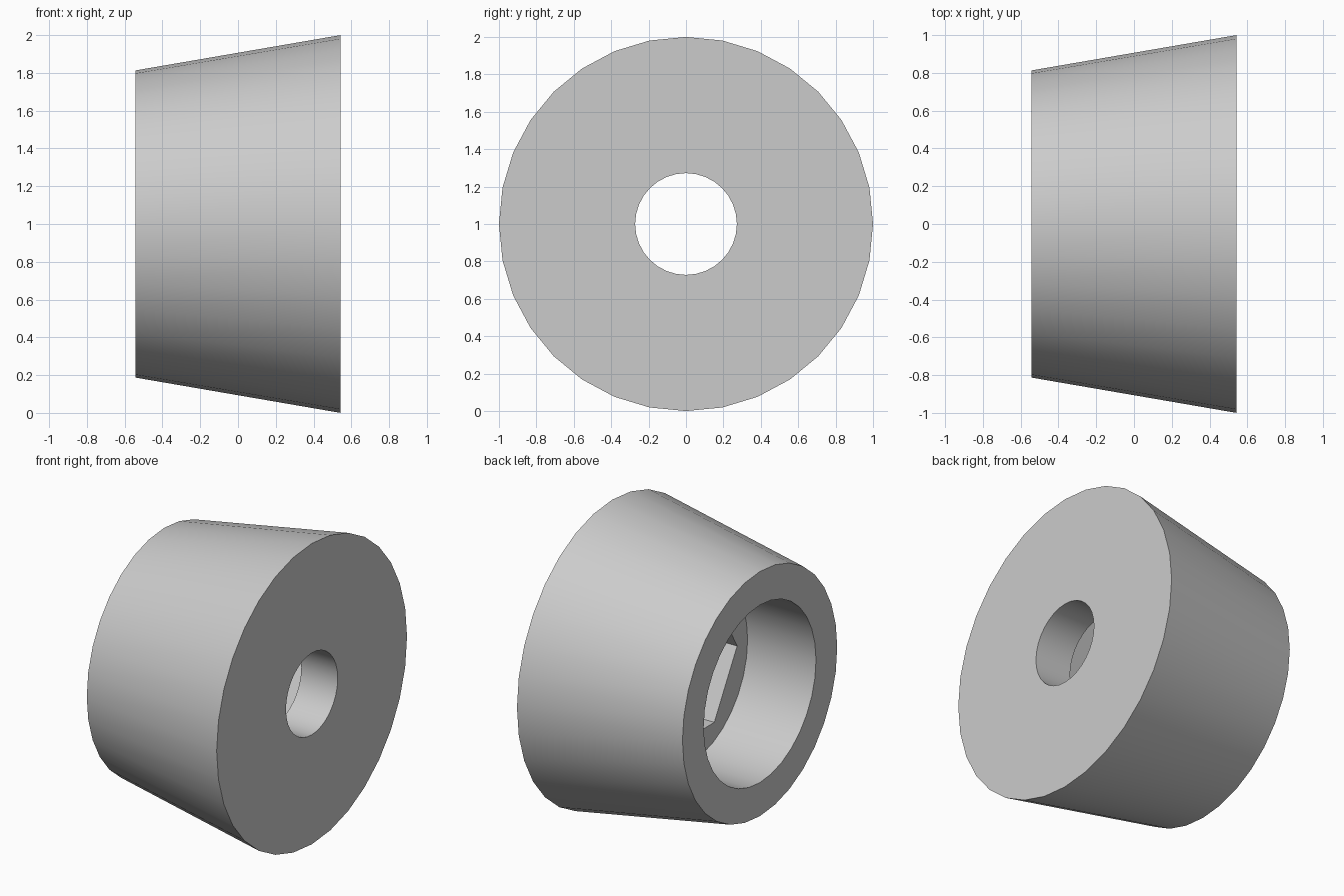
import bpy
import bmesh
from math import cos, sin, tau, radians
from mathutils import Vector

cube = bpy.data.objects.get("Cube")
if cube:
    bpy.data.objects.remove(cube, do_unlink=True)

SIDES = 32
HALF = 0.543       # half of the length along x
SHOULDER = -0.04   # floor of the round bore
POCKET = 0.275     # floor of the hexagonal pocket

grey = bpy.data.materials.new("light grey")
grey.use_nodes = True
colour = (0.6, 0.6, 0.6, 1)
grey.diffuse_color = colour
grey.node_tree.nodes["Principled BSDF"].inputs["Base Color"].default_value = colour

bm = bmesh.new()


def ring(x, radius, sides=SIDES):
    """Closed loop of vertices around the x axis."""
    return [bm.verts.new((x, radius * cos(tau * i / sides), radius * sin(tau * i / sides)))
            for i in range(sides)]


def wall(a, b):
    """Band of quads between two loops with equal sides."""
    for i in range(len(a)):
        j = (i + 1) % len(a)
        bm.faces.new((a[i], a[j], b[j], b[i]))


def annulus(outer, inner):
    """Flat face between two coplanar loops."""
    edges = [bm.edges.get((loop[i - 1], loop[i]))
             for loop in (outer, inner) for i in range(len(loop))]
    bmesh.ops.triangle_fill(bm, edges=edges, use_beauty=True, normal=Vector((1, 0, 0)))


# Tapered outside, round bore, hexagonal pocket and through hole
outer_wide, outer_narrow = ring(HALF, 1.0), ring(-HALF, 0.813)
bore_mouth, bore_floor = ring(-HALF, 0.59), ring(SHOULDER, 0.59)
hex_mouth, hex_floor = ring(SHOULDER, 0.48, 6), ring(POCKET, 0.48, 6)
hole_inner, hole_outer = ring(POCKET, 0.272), ring(HALF, 0.272)

for pair in ((outer_wide, outer_narrow), (bore_mouth, bore_floor),
             (hex_mouth, hex_floor), (hole_inner, hole_outer)):
    wall(*pair)

# End faces, shoulder and pocket floor
for pair in ((outer_narrow, bore_mouth), (bore_floor, hex_mouth),
             (hex_floor, hole_inner), (outer_wide, hole_outer)):
    annulus(*pair)

bmesh.ops.recalc_face_normals(bm, faces=bm.faces[:])
mesh = bpy.data.meshes.new("tapered_bushing")
bm.to_mesh(mesh)
bm.free()
mesh.materials.append(grey)

bushing = bpy.data.objects.new("tapered_bushing", mesh)
bushing.location.z = 1
bpy.context.collection.objects.link(bushing)
bpy.ops.object.select_all(action="DESELECT")
bushing.select_set(True)
bpy.context.view_layer.objects.active = bushing
bpy.ops.object.shade_smooth_by_angle(angle=radians(30))
